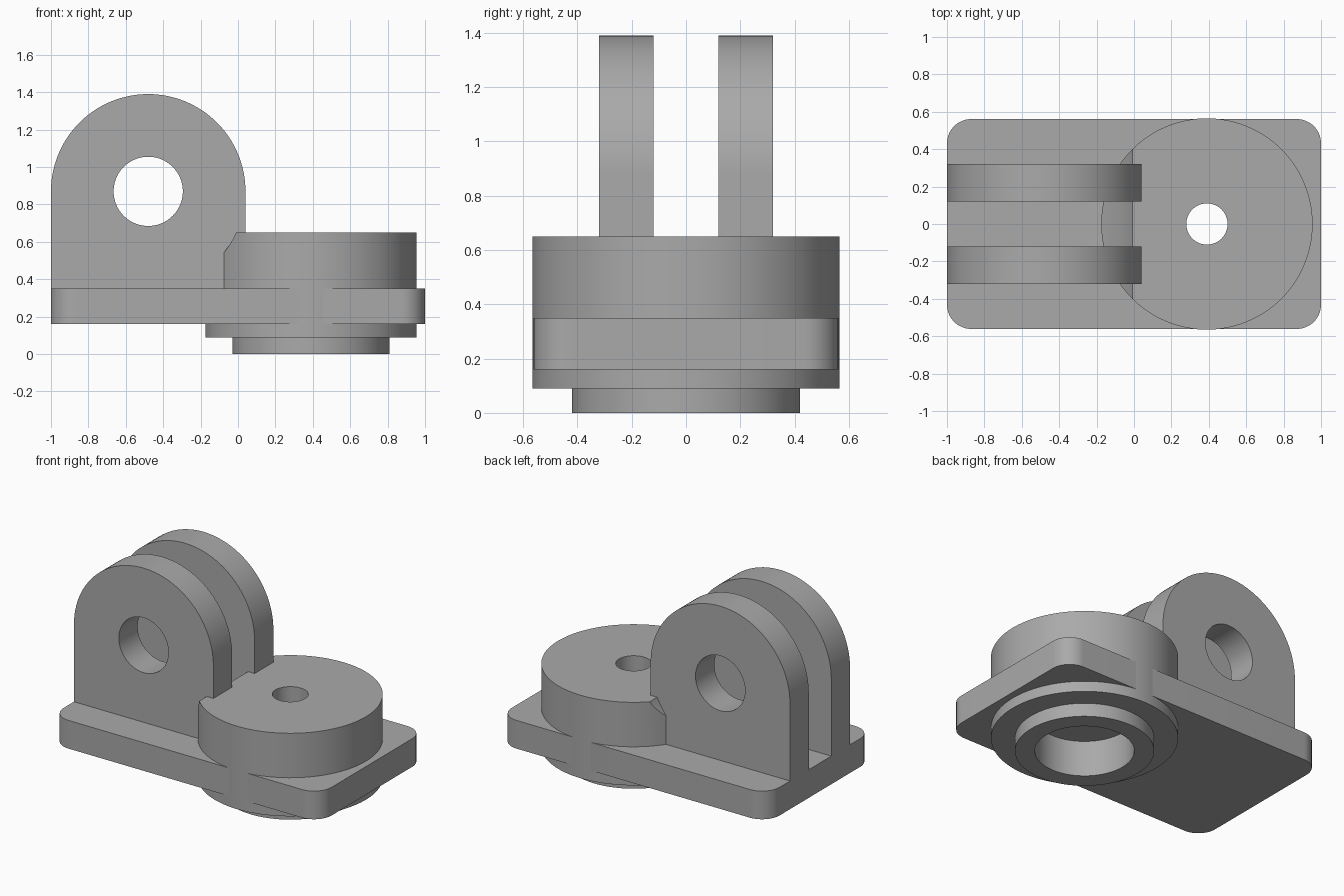
import bpy
import bmesh
from math import cos, sin, pi, radians
from mathutils import Matrix

cube = bpy.data.objects.get("Cube")
if cube:
    bpy.data.objects.remove(cube, do_unlink=True)

grey = bpy.data.materials.new("plain grey")
grey.use_nodes = True
grey.diffuse_color = (0.4, 0.4, 0.4, 1)
grey.node_tree.nodes["Principled BSDF"].inputs["Base Color"].default_value = (0.4, 0.4, 0.4, 1)

BOSS_X = 0.39              # axis of the round boss
PIN_X, PIN_Z = -0.48, 0.87   # axis of the hinge pin
LUG_R = 0.52
PLATE_Z, PLATE_TOP = 0.16, 0.35


def finish(name, bm):
    bmesh.ops.recalc_face_normals(bm, faces=bm.faces)
    mesh = bpy.data.meshes.new(name)
    bm.to_mesh(mesh)
    bm.free()
    mesh.materials.append(grey)
    obj = bpy.data.objects.new(name, mesh)
    bpy.context.collection.objects.link(obj)
    return obj


def arc(cx, cy, r, start, end, steps):
    angles = [radians(start + (end - start) * i / steps) for i in range(steps + 1)]
    return [(cx + r * cos(a), cy + r * sin(a)) for a in angles]


def extrude(name, outline, low, high, upright=False):
    """Extrude an outline along z, or along y when upright."""
    bm = bmesh.new()
    place = (lambda u, v: (u, low, v)) if upright else (lambda u, v: (u, v, low))
    face = bm.faces.new([bm.verts.new(place(u, v)) for u, v in outline])
    moved = bmesh.ops.extrude_face_region(bm, geom=[face])["geom"]
    step = (0, high - low, 0) if upright else (0, 0, high - low)
    bmesh.ops.translate(bm, vec=step, verts=[g for g in moved if isinstance(g, bmesh.types.BMVert)])
    return finish(name, bm)


def lathe(name, profile, x, steps=128):
    """Spin a closed radius/height profile around a vertical axis."""
    bm = bmesh.new()
    verts = [bm.verts.new((r, 0, z)) for r, z in profile]
    edges = [bm.edges.new((a, b)) for a, b in zip(verts, verts[1:] + verts[:1])]
    bmesh.ops.spin(bm, geom=verts + edges, cent=(0, 0, 0), axis=(0, 0, 1),
                   angle=2 * pi, steps=steps, use_merge=True)
    bmesh.ops.remove_doubles(bm, verts=bm.verts, dist=0.0001)
    bmesh.ops.transform(bm, matrix=Matrix.Translation((x, 0, 0)), verts=bm.verts)
    return finish(name, bm)


def cut(obj, cutter):
    mod = obj.modifiers.new("cut", "BOOLEAN")
    mod.operation = "DIFFERENCE"
    mod.solver = "EXACT"
    mod.object = cutter
    cutter.hide_render = True
    cutter.hide_set(True)


def circle(cx, cy, r, steps=128):
    return arc(cx, cy, r, 0, 360, steps)[:-1]


# Base plate with rounded corners, opened where the boss passes through
HALF_Y, CORNER = 0.561, 0.13
corners = [(1, 1, 0), (-1, 1, 90), (-1, -1, 180), (1, -1, 270)]
outline = []
for sx, sy, start in corners:
    outline += arc(sx * (1 - CORNER), sy * (HALF_Y - CORNER), CORNER, start, start + 90, 12)
plate = extrude("base_plate", outline, PLATE_Z, PLATE_TOP)
cut(plate, extrude("boss_opening_cutter", circle(BOSS_X, 0, 0.45), 0, 1))

# Round boss with stepped foot, counterbore and through hole
boss = lathe("round_boss", [(0.11, 0.65), (0.565, 0.65), (0.565, 0.09), (0.42, 0.09),
                            (0.42, 0), (0.30, 0), (0.30, 0.24), (0.11, 0.24)], BOSS_X)
# Swing clearance around the pin axis
cut(boss, extrude("clearance_cutter", circle(PIN_X, PIN_Z, LUG_R), -0.8, 0.8, True))

# Pair of hinge lugs with pin holes
pin = extrude("pin_hole_cutter", circle(PIN_X, PIN_Z, 0.185), -0.6, 0.6, True)
lug_outline = arc(PIN_X, PIN_Z, LUG_R, 0, 180, 64) + [(PIN_X - LUG_R, PLATE_TOP), (PIN_X + LUG_R, PLATE_TOP)]
lugs = []
for name, low in (("front_lug", -0.32), ("back_lug", 0.12)):
    lug = extrude(name, lug_outline, low, low + 0.2, True)
    cut(lug, pin)
    lugs.append(lug)

# Bake the cuts, then smooth the round walls only
for obj in [plate, boss] + lugs:
    bpy.ops.object.select_all(action="DESELECT")
    obj.select_set(True)
    bpy.context.view_layer.objects.active = obj
    for mod in list(obj.modifiers):
        bpy.ops.object.modifier_apply(modifier=mod.name)
    bpy.ops.object.shade_smooth_by_angle(angle=radians(30))

for helper in [o for o in bpy.data.objects if o.name.endswith("_cutter")]:
    bpy.data.objects.remove(helper, do_unlink=True)
